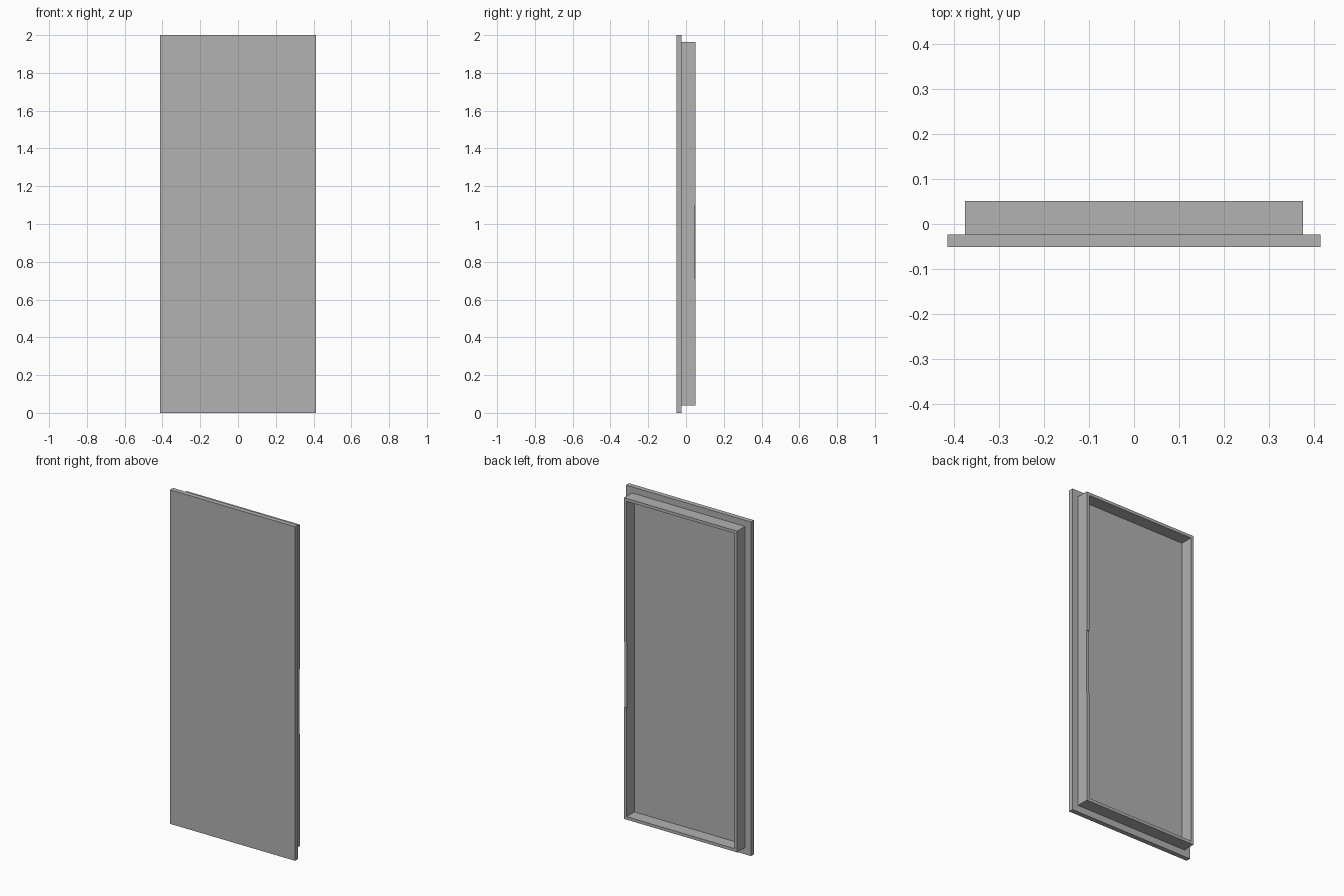
import bpy
import bmesh

default = bpy.data.objects.get("Cube")
if default:
    bpy.data.objects.remove(default, do_unlink=True)

# Single plain grey for the whole door
grey = bpy.data.materials.new("plain_grey")
grey.use_nodes = True
colour = (0.445, 0.445, 0.445, 1)
grey.diffuse_color = colour
grey.node_tree.nodes["Principled BSDF"].inputs["Base Color"].default_value = colour


def box(name, low, high):
    """Axis-aligned box between two opposite corners."""
    bm = bmesh.new()
    bmesh.ops.create_cube(bm, size=1)
    for v in bm.verts:
        v.co = [low[i] if v.co[i] < 0 else high[i] for i in range(3)]
    mesh = bpy.data.meshes.new(name)
    bm.to_mesh(mesh)
    bm.free()
    mesh.materials.append(grey)
    obj = bpy.data.objects.new(name, mesh)
    bpy.context.collection.objects.link(obj)
    return obj


def cut(target, cutter):
    mod = target.modifiers.new(cutter.name, 'BOOLEAN')
    mod.operation = 'DIFFERENCE'
    mod.solver = 'EXACT'
    mod.object = cutter
    cutter.hide_render = True
    cutter.hide_set(True)


half_w, front, seam, back = 0.414, -0.0515, -0.023, 0.0515
rim_x, rim_low, rim_high, wall = 0.375, 0.04, 1.963, 0.018

# Front slab
box("door_panel", (-half_w, front, 0), (half_w, seam, 2))

# Raised rim behind the slab, hollowed through the middle
rim = box("back_rim", (-rim_x, seam, rim_low), (rim_x, back, rim_high))
inner = rim_x - wall
cut(rim, box("rim_opening_cutter", (-inner, seam - 0.1, rim_low + wall),
             (inner, back + 0.1, rim_high - wall)))

# Shallow notch in one upright of the rim
cut(rim, box("notch_cutter", (inner - 0.05, back - 0.005, 0.71),
             (rim_x + 0.05, back + 0.05, 1.1)))
